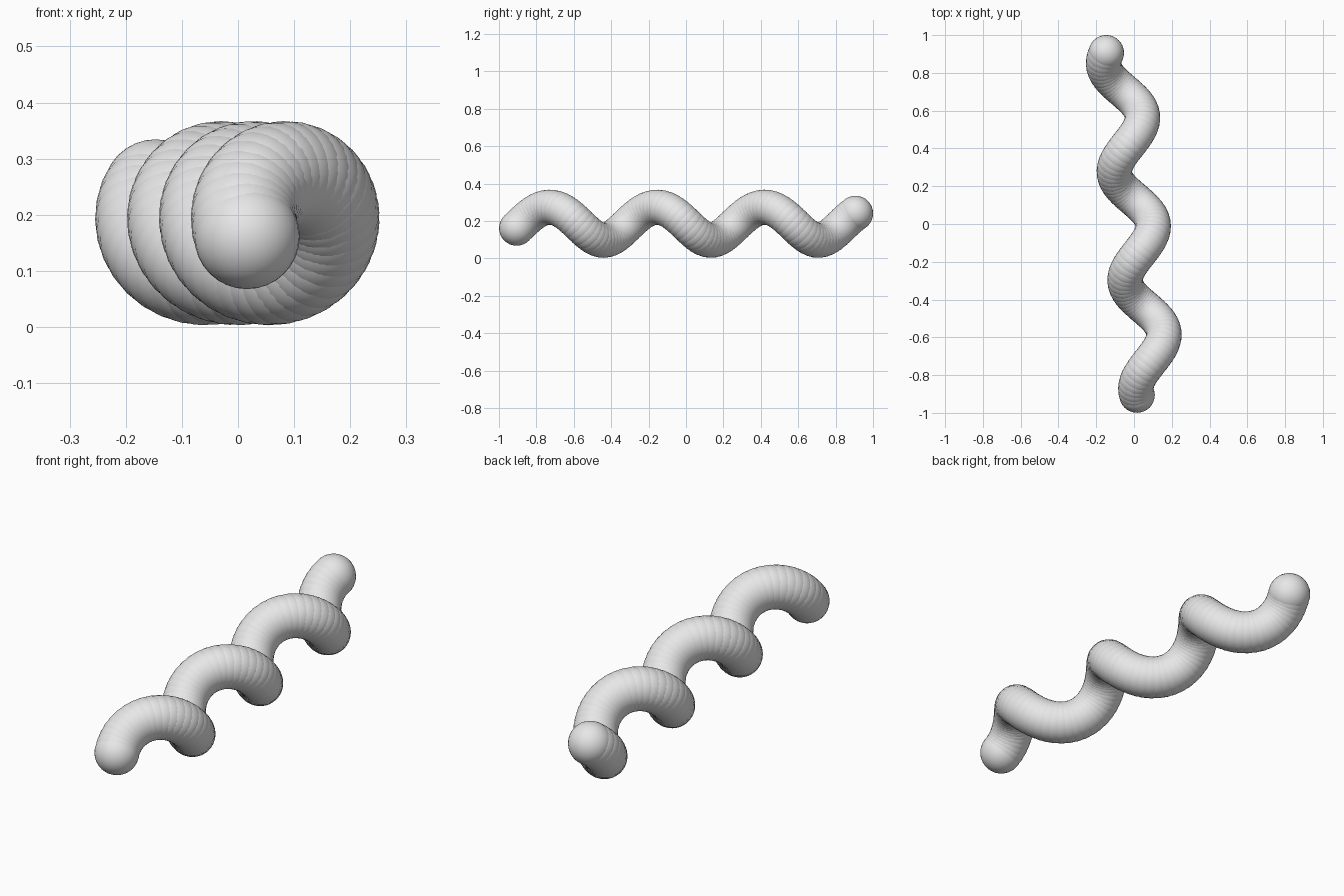
import bpy, math

if "Cube" in bpy.data.objects:
    bpy.data.objects.remove(bpy.data.objects["Cube"])

COUNT = 100          # beads along the coil
STEP = 0.2           # angle between beads, radians
BEAD_R = 0.094
COIL_R = 0.088
START = math.radians(-105.5)
LENGTH = 1.81        # distance between end beads along y
SLOPE = -0.099       # sideways lean of the coil axis

grey = bpy.data.materials.new("light grey")
grey.diffuse_color = (0.8, 0.8, 0.8, 1)
grey.use_nodes = True
grey.node_tree.nodes["Principled BSDF"].inputs["Base Color"].default_value = grey.diffuse_color

# one smooth bead, shared by the whole coil
bpy.ops.mesh.primitive_uv_sphere_add(segments=32, ring_count=16, radius=BEAD_R)
first = bpy.context.object
bpy.ops.object.shade_smooth()
first.data.name = "bead"
first.data.materials.append(grey)


def bead_position(i):
    """Point on a helix whose axis leans slightly towards -x."""
    angle = START + i * STEP
    side = COIL_R * math.sin(angle)
    along = (i / (COUNT - 1) - 0.5) * LENGTH + 0.008
    return (0.012 + SLOPE * along + side,
            along - SLOPE * side,
            0.185 + COIL_R * math.cos(angle))


# overlapping beads form the ribbed coil
for i in range(COUNT):
    bead = first if i == 0 else bpy.data.objects.new("coil_bead", first.data)
    if i:
        bpy.context.collection.objects.link(bead)
    bead.name = f"coil_bead_{i:03d}"
    bead.location = bead_position(i)
